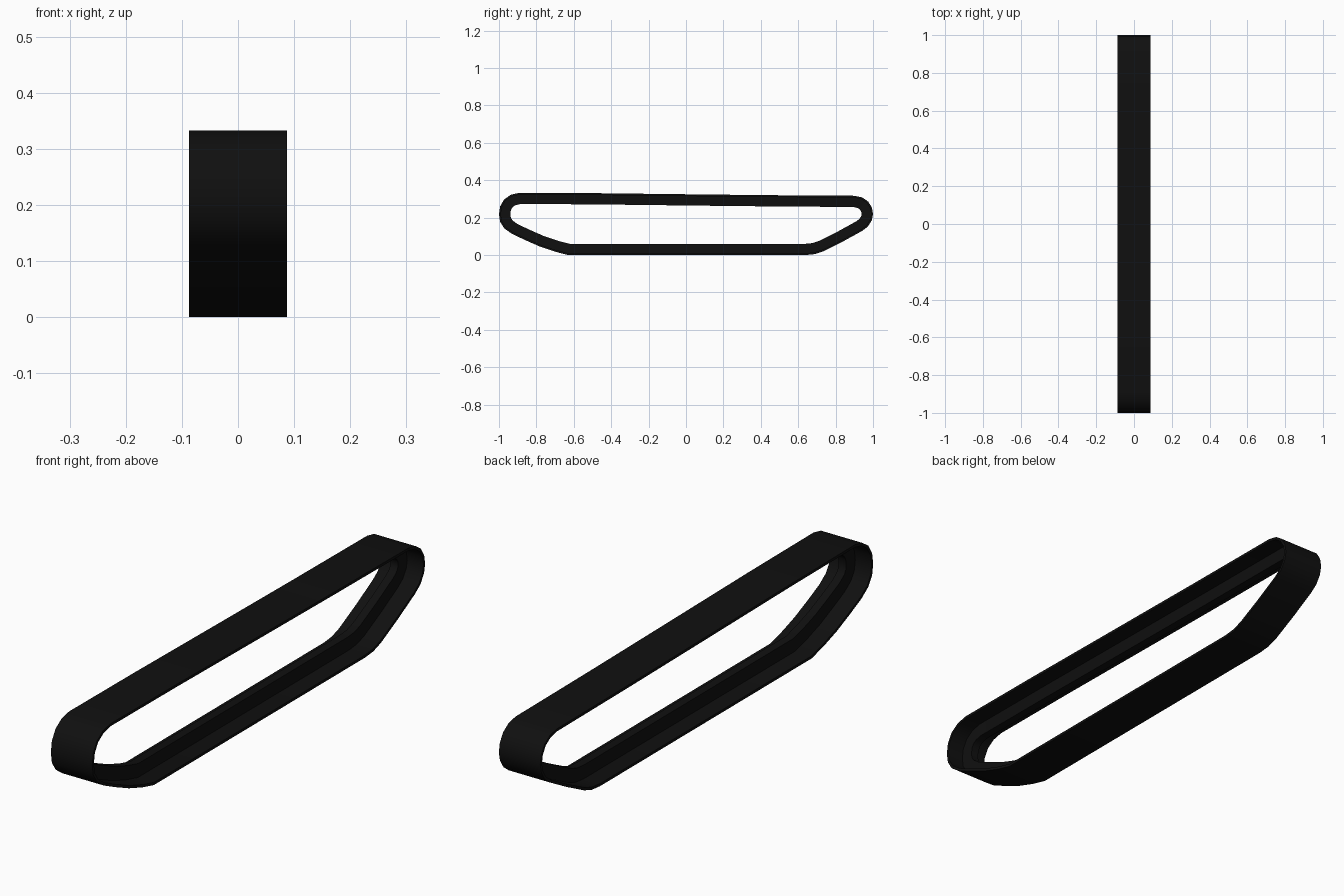
import bpy, bmesh, math
from mathutils import Vector

if "Cube" in bpy.data.objects:
    bpy.data.objects.remove(bpy.data.objects["Cube"])

rubber = bpy.data.materials.new("black_rubber")
rubber.diffuse_color = (0.005, 0.005, 0.005, 1)
rubber.use_nodes = True
rubber.node_tree.nodes["Principled BSDF"].inputs["Base Color"].default_value = rubber.diffuse_color

# Outer side outline of the belt (y, z), counter-clockwise from the bottom run
outline = [Vector(p) for p in [
    (-0.63, 0), (0.64, 0), (0.69, 0.005), (0.735, 0.02), (0.84, 0.073),
    (0.94, 0.128), (0.972, 0.152), (0.993, 0.185), (1.0, 0.218), (0.994, 0.254),
    (0.974, 0.286), (0.942, 0.308), (0.9, 0.317), (0.45, 0.32), (0.0, 0.325),
    (-0.5, 0.331), (-0.89, 0.333), (-0.935, 0.323), (-0.972, 0.298),
    (-0.994, 0.26), (-1.0, 0.218), (-0.994, 0.178), (-0.972, 0.143),
    (-0.93, 0.113), (-0.86, 0.08), (-0.78, 0.045), (-0.7, 0.018)]]


def inset(points, d):
    """Move a closed outline inward by d."""
    out = []
    n = len(points)
    for i, p in enumerate(points):
        a = (p - points[i - 1]).normalized()
        b = (points[(i + 1) % n] - p).normalized()
        na, nb = Vector((-a.y, a.x)), Vector((-b.y, b.x))
        m = (na + nb).normalized()
        out.append(p + m * d / m.dot(na))
    return out


def loop_band(name, d_out, d_in, w_out, w_in):
    """Closed belt with a trapezoid section between two inset depths."""
    bm = bmesh.new()
    po, pi = inset(outline, d_out), inset(outline, d_in)
    rings = []
    for o, i in zip(po, pi):
        section = [(-w_out, o), (w_out, o), (w_in, i), (-w_in, i)]
        rings.append([bm.verts.new((x, p.x, p.y)) for x, p in section])
    for k, ring in enumerate(rings):
        nxt = rings[(k + 1) % len(rings)]
        for j in range(4):
            bm.faces.new((ring[j], ring[(j + 1) % 4], nxt[(j + 1) % 4], nxt[j]))
    bmesh.ops.recalc_face_normals(bm, faces=bm.faces)
    me = bpy.data.meshes.new(name)
    bm.to_mesh(me)
    bm.free()
    me.materials.append(rubber)
    ob = bpy.data.objects.new(name, me)
    bpy.context.collection.objects.link(ob)
    bpy.ops.object.select_all(action='DESELECT')
    ob.select_set(True)
    bpy.context.view_layer.objects.active = ob
    bpy.ops.object.shade_smooth_by_angle(angle=math.radians(35))


# Thin wide belt, and the narrow guide ridge running round its inside
loop_band("track_belt", 0, 0.010, 0.087, 0.087)
loop_band("guide_ridge", 0.009, 0.060, 0.019, 0.016)
